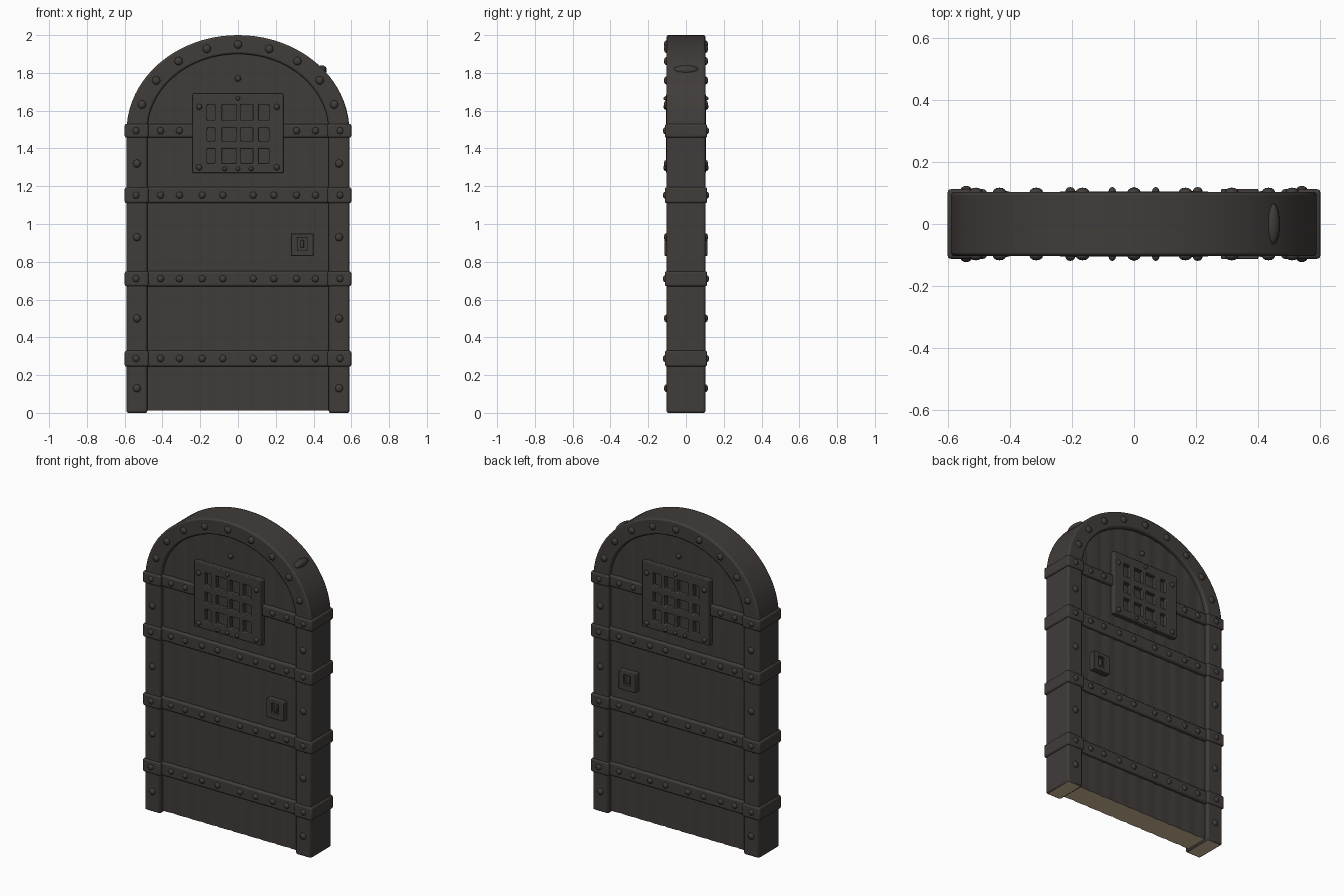
import bpy, bmesh, math
from mathutils import Matrix

if "Cube" in bpy.data.objects:
    bpy.data.objects.remove(bpy.data.objects["Cube"])


def material(name, rgb):
    m = bpy.data.materials.new(name)
    m.diffuse_color = (*rgb, 1)
    m.use_nodes = True
    m.node_tree.nodes["Principled BSDF"].inputs["Base Color"].default_value = m.diffuse_color
    return m


DARK = material("charcoal_iron_wood", (0.052, 0.045, 0.042))
TAN = material("bare_wood_underside", (0.62, 0.50, 0.32))
SPRING = 1.49  # height where the arch starts


def finish(name, bm, bevel=0.0, angle=35, segs=2):
    bmesh.ops.recalc_face_normals(bm, faces=bm.faces)
    bm.normal_update()
    for f in bm.faces:  # bare wood on the very bottom
        if f.normal.z < -0.9 and f.calc_center_median().z < 0.03:
            f.material_index = 1
    me = bpy.data.meshes.new(name)
    bm.to_mesh(me)
    bm.free()
    me.materials.append(DARK)
    me.materials.append(TAN)
    ob = bpy.data.objects.new(name, me)
    bpy.context.collection.objects.link(ob)
    if bevel:
        mod = ob.modifiers.new("soft_edges", 'BEVEL')
        mod.width, mod.segments = bevel, segs
        mod.limit_method, mod.angle_limit = 'ANGLE', math.radians(35)
        mod.material = 0  # rounded edges stay dark
    bpy.context.view_layer.objects.active = ob
    ob.select_set(True)
    bpy.ops.object.shade_smooth_by_angle(angle=math.radians(angle))
    ob.select_set(False)
    return ob


def add_box(bm, x0, x1, y0, y1, z0, z1):
    mat = (Matrix.Translation(((x0 + x1) / 2, (y0 + y1) / 2, (z0 + z1) / 2))
           @ Matrix.Diagonal((x1 - x0, y1 - y0, z1 - z0, 1)))
    bmesh.ops.create_cube(bm, size=1, matrix=mat)


def sweep(bm, rings):
    """Skin a row of four-point sections and cap both ends."""
    rings = [[bm.verts.new(p) for p in r] for r in rings]
    for a, b in zip(rings, rings[1:]):
        for k in range(4):
            bm.faces.new((a[k], a[(k + 1) % 4], b[(k + 1) % 4], b[k]))
    bm.faces.new(rings[0])
    bm.faces.new(rings[-1])


def holed_plate(bm, xs, zs, side, back, depth):
    """Plate whose odd/odd grid cells are openings."""
    grid = [[bm.verts.new((x, side * depth, z)) for z in zs] for x in xs]
    faces = []
    for i in range(len(xs) - 1):
        for j in range(len(zs) - 1):
            if not (i % 2 and j % 2):
                faces.append(bm.faces.new((grid[i][j], grid[i + 1][j],
                                           grid[i + 1][j + 1], grid[i][j + 1])))
    res = bmesh.ops.extrude_face_region(bm, geom=faces, use_keep_orig=True)
    for v in res["geom"]:
        if isinstance(v, bmesh.types.BMVert):
            v.co.y = side * back


# Plank wall: one slab with soft shallow grooves, top following the arch
bm = bmesh.new()
N, HALF = 10, 0.51
rings = []
for i in range(N * 4 + 1):
    x = -HALF + 2 * HALF * i / (N * 4)
    y = 0.076 if i % 4 else 0.0715
    top = SPRING + 0.45 * math.sqrt(1 - (x / 0.535) ** 2)
    rings.append([(x, -y, 0.012), (x, y, 0.012), (x, y, top), (x, -y, top)])
sweep(bm, rings)
finish("planks", bm, angle=50)

# Arched frame swept round the outline
bm = bmesh.new()
stations = [((0.59, 0), (0.48, 0))]
for i in range(41):
    t = math.pi * i / 40
    c, s = math.cos(t), math.sin(t)
    stations.append(((0.59 * c, SPRING + 0.51 * s), (0.48 * c, SPRING + 0.41 * s)))
stations.append(((-0.59, 0), (-0.48, 0)))
sweep(bm, [[(ox, -0.103, oz), (ix, -0.103, iz), (ix, 0.103, iz), (ox, 0.103, oz)]
           for (ox, oz), (ix, iz) in stations])
finish("arched_frame", bm, 0.010)

# Iron bands: thin over the planks, stepping out around the frame
bands = [(0.245, 0.33), (0.67, 0.75), (1.11, 1.195), (1.457, 1.53)]
bm = bmesh.new()
for z0, z1 in bands:
    # the top band stops at the window
    spans = [(-0.49, 0.49)] if z1 < 1.4 else [(-0.49, -0.19), (0.19, 0.49)]
    for x0, x1 in spans:
        add_box(bm, x0, x1, -0.094, 0.094, z0, z1)
    for s in (-1, 1):
        xs = sorted((s * 0.474, s * 0.60))
        add_box(bm, *xs, -0.112, 0.112, z0, z1)
finish("iron_bands", bm, 0.011, segs=3)

# Window grille and lock plate on both faces
grille, lock = bmesh.new(), bmesh.new()
for s in (-1, 1):
    holed_plate(grille,
                (-0.24, -0.163, -0.122, -0.085, -0.008, 0.014, 0.08, 0.108, 0.163, 0.24),
                (1.27, 1.32, 1.40, 1.438, 1.508, 1.548, 1.632, 1.69), s, 0.06, 0.105)
    holed_plate(lock, (0.28, 0.315, 0.365, 0.40), (0.83, 0.86, 0.928, 0.95), s, 0.06, 0.113)
    # recessed keyhole block
    add_box(lock, 0.31, 0.37, *sorted((s * 0.06, s * 0.095)), 0.855, 0.932)
    add_box(lock, 0.33, 0.35, *sorted((s * 0.06, s * 0.106)), 0.872, 0.914)
finish("window_grille", grille, 0.005)
finish("lock_plate", lock, 0.004)

# Domed rivets, mirrored front to back
spots = []  # x, z, surface depth, radius
for sx in (-1, 1):
    for z in (0.13, 0.50, 0.93, 1.32):
        spots.append((sx * 0.535, z, 0.102, 0.021))
    for z0, z1 in bands:
        spots.append((sx * 0.54, (z0 + z1) / 2, 0.108, 0.019))
        for x in (0.41, 0.31):
            spots.append((sx * x, (z0 + z1) / 2, 0.091, 0.019))
    for z0, z1 in bands[:3]:
        for x in (0.08, 0.19):
            spots.append((sx * x, (z0 + z1) / 2, 0.091, 0.019))
    for z in (1.30, 1.62):
        spots.append((sx * 0.205, z, 0.104, 0.016))
    spots.append((sx * 0.07, 1.292, 0.104, 0.012))
for i in range(1, 10):
    t = math.pi * i / 10
    spots.append((0.535 * math.cos(t), SPRING + 0.46 * math.sin(t), 0.102, 0.022))
spots += [(0, 1.77, 0.074, 0.016), (0, 1.292, 0.104, 0.012), (0, 1.665, 0.104, 0.012)]
bm = bmesh.new()
for x, z, y, r in spots:
    for s in (-1, 1):
        bmesh.ops.create_uvsphere(
            bm, u_segments=12, v_segments=8, radius=1,
            matrix=Matrix.Translation((x, s * y, z)) @ Matrix.Diagonal((r, 0.015, r, 1)))
# one dented lump on the right shoulder of the arch
bmesh.ops.create_uvsphere(
    bm, u_segments=12, v_segments=8, radius=1,
    matrix=Matrix.Translation((0.445, 0.0, 1.815)) @ Matrix.Diagonal((0.025, 0.07, 0.025, 1)))
finish("rivets", bm, angle=60)
